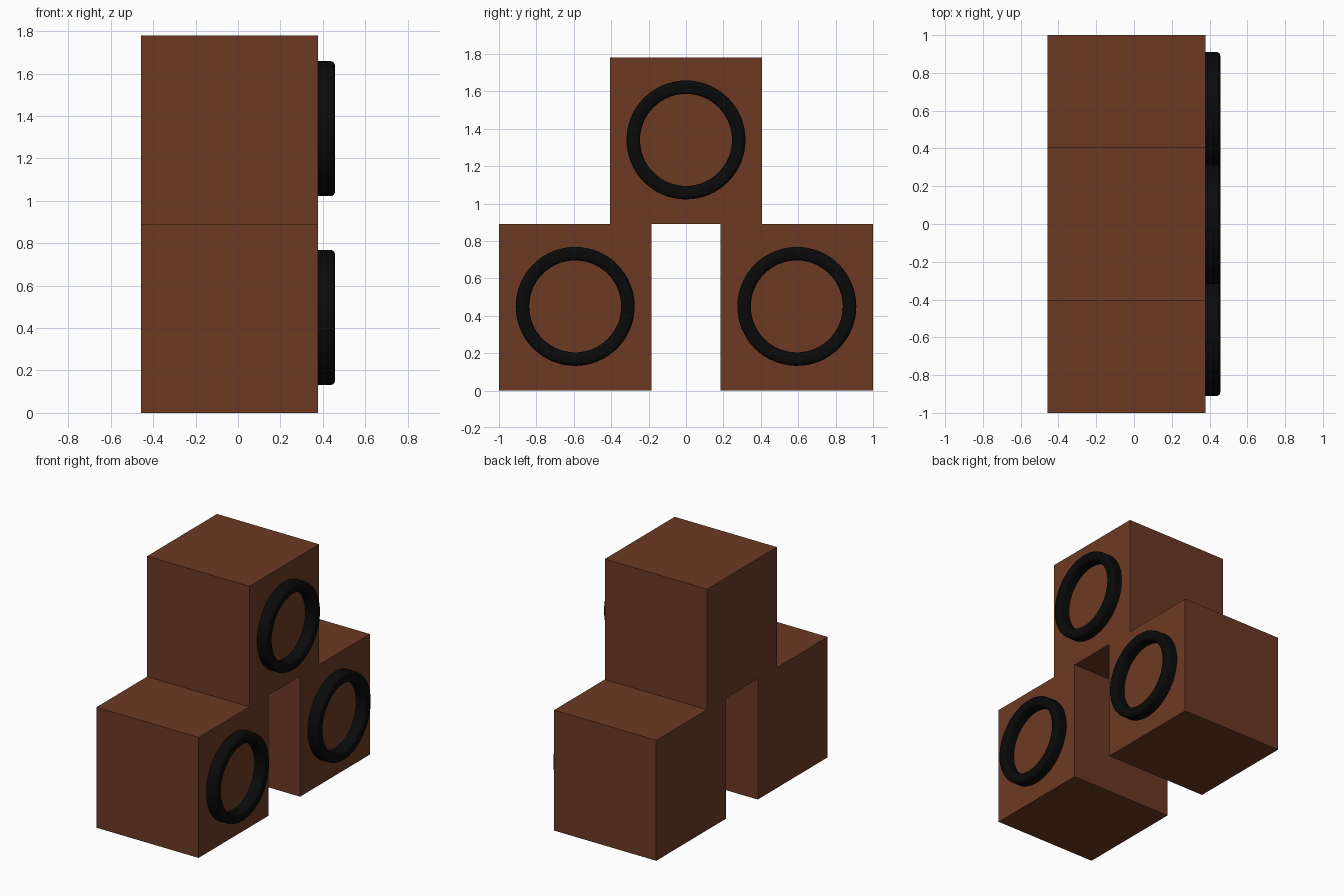
import bpy, bmesh, math
from mathutils import Matrix, Vector

cube = bpy.data.objects.get("Cube")
if cube:
    bpy.data.objects.remove(cube, do_unlink=True)


def material(name, rgb, roughness):
    mat = bpy.data.materials.new(name)
    mat.use_nodes = True
    mat.diffuse_color = (*rgb, 1)
    shader = mat.node_tree.nodes["Principled BSDF"]
    shader.inputs["Base Color"].default_value = (*rgb, 1)
    shader.inputs["Roughness"].default_value = roughness
    return mat


brown = material("brown wood", (0.15, 0.042, 0.017), 0.8)
black = material("black rim", (0.003, 0.003, 0.003), 0.6)


def add_object(name, bm, mat, location):
    bmesh.ops.recalc_face_normals(bm, faces=bm.faces)
    mesh = bpy.data.meshes.new(name)
    bm.to_mesh(mesh)
    bm.free()
    mesh.materials.append(mat)
    obj = bpy.data.objects.new(name, mesh)
    obj.location = location
    bpy.context.collection.objects.link(obj)
    return obj


WIDTH, DEPTH, HEIGHT = 0.835, 0.815, 0.89
BACK = -0.457
FACE = BACK + WIDTH


def crate(name, y, z):
    bm = bmesh.new()
    bmesh.ops.create_cube(bm, size=1, matrix=Matrix.Diagonal((WIDTH, DEPTH, HEIGHT, 1)))
    add_object(name, bm, brown, (BACK + WIDTH / 2, y, z))


def rim(name, y, z, outer=0.318, inner=0.246, height=0.079, segments=64):
    # Rounded lip profile as (height, radius), spun about the x axis
    profile = [(0, outer), (height - 0.02, outer)]
    for centre, start in ((outer - 0.02, 0), (inner + 0.02, 90)):
        for step in (22.5, 45, 67.5, 90):
            a = math.radians(start + step)
            profile.append((height - 0.02 + 0.02 * math.sin(a), centre + 0.02 * math.cos(a)))
    profile.append((0, inner))
    bm = bmesh.new()
    verts = [bm.verts.new((x, 0, r)) for x, r in profile]
    edges = [bm.edges.new(pair) for pair in zip(verts, verts[1:] + verts[:1])]
    bmesh.ops.spin(bm, geom=verts + edges, cent=Vector(), axis=(1, 0, 0),
                   angle=math.tau, steps=segments, use_merge=True)
    bmesh.ops.remove_doubles(bm, verts=bm.verts, dist=0.0001)
    obj = add_object(name, bm, black, (FACE, y, z))
    bpy.ops.object.select_all(action="DESELECT")
    obj.select_set(True)
    bpy.context.view_layer.objects.active = obj
    bpy.ops.object.shade_smooth_by_angle(angle=math.radians(40))


# Two lower boxes with a gap, one box bridging them, each with a ring on its side
side = 1 - DEPTH / 2
for label, y, level in (("front", -side, 0), ("back", side, 0), ("top", 0, 1)):
    z = HEIGHT * (level + 0.5)
    crate(label + "_box", y, z)
    rim(label + "_ring", y, z + 0.005)
